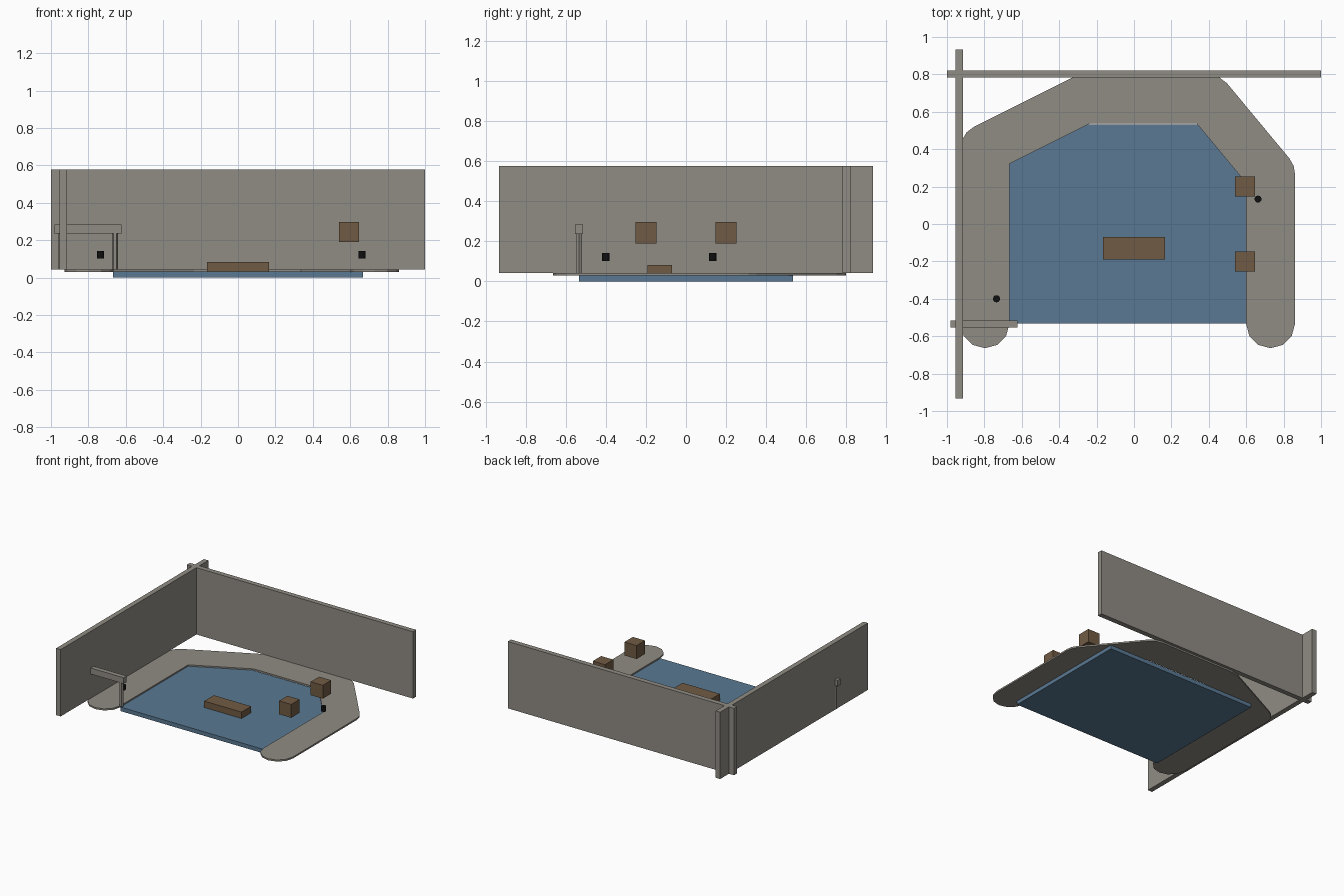
import bpy, bmesh, math
from mathutils import Vector

if "Cube" in bpy.data.objects:
    bpy.data.objects.remove(bpy.data.objects["Cube"])


def material(name, rgb):
    m = bpy.data.materials.new(name)
    m.diffuse_color = (*rgb, 1)
    m.use_nodes = True
    m.node_tree.nodes["Principled BSDF"].inputs["Base Color"].default_value = m.diffuse_color
    return m


STONE = material("stone", (0.28, 0.26, 0.23))
WATER = material("water", (0.10, 0.19, 0.29))
WOOD = material("wood", (0.165, 0.105, 0.058))
BLACK = material("black", (0.005, 0.005, 0.005))


def finish(bm, name, mat):
    bmesh.ops.recalc_face_normals(bm, faces=bm.faces)
    me = bpy.data.meshes.new(name)
    bm.to_mesh(me)
    bm.free()
    me.materials.append(mat)
    ob = bpy.data.objects.new(name, me)
    bpy.context.collection.objects.link(ob)
    return ob


def box(name, x, y, z, mat):
    bm = bmesh.new()
    bmesh.ops.create_cube(bm, size=1)
    for v in bm.verts:
        v.co = [(a + b) / 2 + c * (b - a) for (a, b), c in zip((x, y, z), v.co)]
    return finish(bm, name, mat)


def prism(name, outline, z0, z1, mat):
    bm = bmesh.new()
    face = bm.faces.new([bm.verts.new((p[0], p[1], z0)) for p in outline])
    top = bmesh.ops.extrude_face_region(bm, geom=[face])["geom"]
    for v in top:
        if isinstance(v, bmesh.types.BMVert):
            v.co.z = z1
    return finish(bm, name, mat)


def cylinder(name, x, y, r, z0, z1, sides, mat):
    ring = [(x + r * math.cos(2 * math.pi * i / sides),
             y + r * math.sin(2 * math.pi * i / sides)) for i in range(sides)]
    return prism(name, ring, z0, z1, mat)


def ribbon(line, r, step=math.pi / 6):
    """Outline of a clockwise centre line: round outside, mitred inside, round ends."""
    pts = [Vector(p) for p in line]
    dirs = [(b - a).normalized() for a, b in zip(pts, pts[1:])]
    left = [Vector((-d.y, d.x)) for d in dirs]

    def arc(c, n, angle):
        k = max(1, math.ceil(angle / step - 0.01))
        a0 = math.atan2(n.y, n.x)
        return [c + r * Vector((math.cos(a0 - angle * i / k), math.sin(a0 - angle * i / k)))
                for i in range(k + 1)]

    out, inner = [], []
    for c, n1, n2 in zip(pts[1:-1], left, left[1:]):
        out += arc(c, n1, math.acos(n1.dot(n2)))
        inner.append(c - (n1 + n2) * r / (1 + n1.dot(n2)))
    return arc(pts[0], -left[0], math.pi) + out + arc(pts[-1], left[-1], math.pi) + inner[::-1]


# Pool and surrounding path
box("pool_water", (-0.667, 0.667), (-0.533, 0.533), (0, 0.032), WATER)
path_line = [(-0.797, -0.533), (-0.797, 0.403), (-0.267, 0.668),
             (0.397, 0.668), (0.73, 0.267), (0.73, -0.533)]
prism("path", ribbon(path_line, 0.131), 0.03, 0.043, STONE)

# Two crossing walls
box("back_wall", (-1, 1), (0.782, 0.822), (0.043, 0.577), STONE)
box("left_wall", (-0.955, -0.915), (-0.933, 0.933), (0.043, 0.577), STONE)

# Gate at the left end of the path
box("gate_beam", (-0.98, -0.623), (-0.553, -0.515), (0.237, 0.285), STONE)
for side, x in (("left", -0.943), ("right", -0.657)):
    cylinder("gate_post_" + side, x, -0.533, 0.016, 0.043, 0.237, 6, STONE)

# Wooden platform and floating crates
box("platform", (-0.165, 0.165), (-0.191, -0.069), (0.03, 0.083), WOOD)
for side, y in (("front", -0.2), ("back", 0.2)):
    box("crate_" + side, (0.54, 0.647), (y - 0.053, y + 0.053), (0.19, 0.297), WOOD)

# Small black markers
for side, x, y in (("left", -0.735, -0.4), ("right", 0.663, 0.133)):
    cylinder("marker_" + side, x, y, 0.019, 0.103, 0.141, 12, BLACK)
